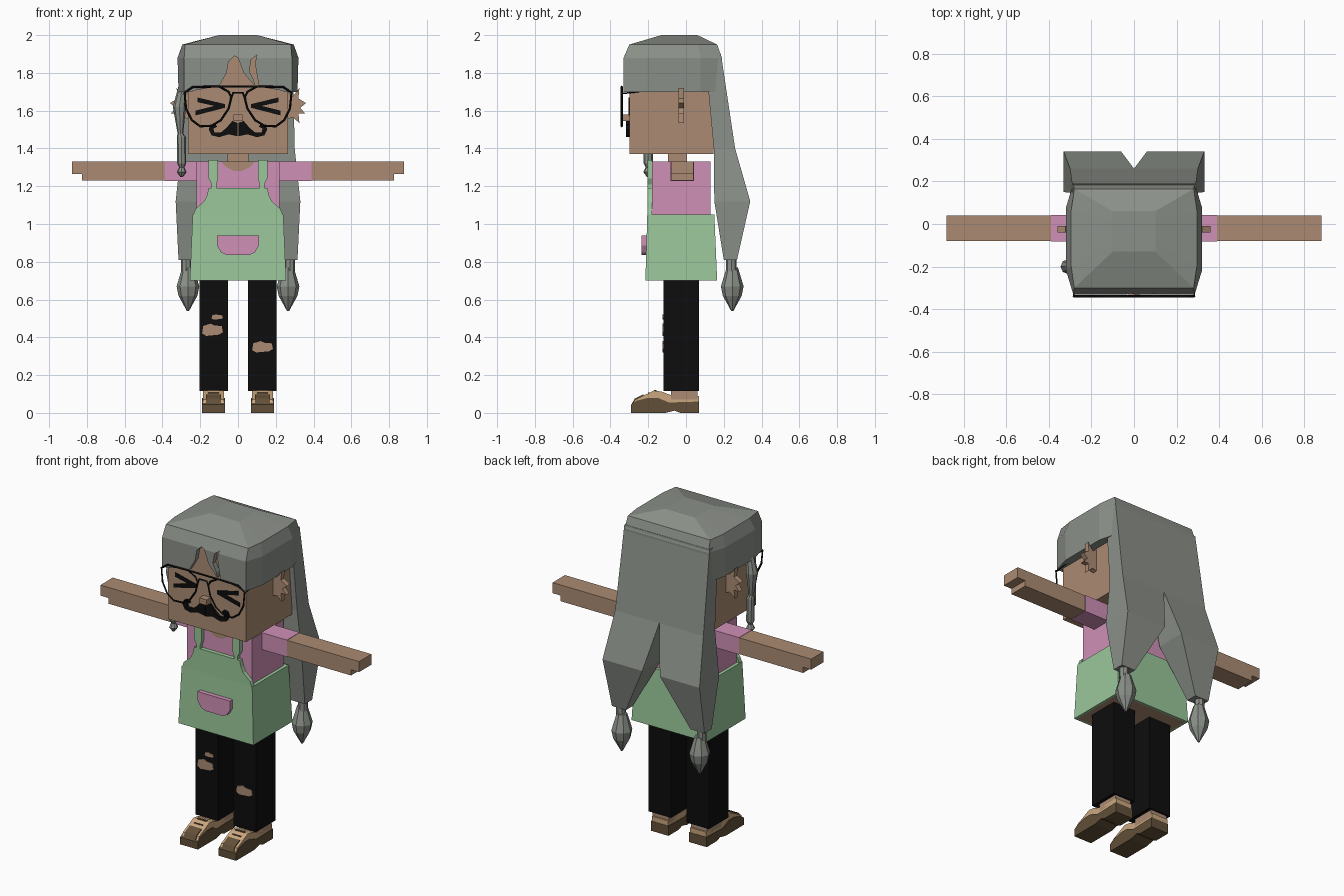
import bpy
import bmesh

cube = bpy.data.objects.get("Cube")
if cube:
    bpy.data.objects.remove(cube, do_unlink=True)


def material(name, red, green, blue):
    mat = bpy.data.materials.new(name)
    mat.use_nodes = True
    color = (red, green, blue, 1)
    mat.diffuse_color = color
    shader = mat.node_tree.nodes["Principled BSDF"]
    shader.inputs["Base Color"].default_value = color
    shader.inputs["Roughness"].default_value = 0.9
    return mat


SKIN = material("skin brown", .41, .26, .17)
PINK = material("shirt pink", .63, .28, .47)
GREEN = material("apron green", .32, .57, .32)
GREY = material("hair grey", .26, .28, .25)
BLACK = material("black", .004, .004, .004)
TAN = material("shoe tan", .60, .39, .21)
BROWN = material("sole brown", .12, .08, .04)
SIDES = (("left", 1), ("right", -1))


def finish(name, bm, *mats):
    bmesh.ops.recalc_face_normals(bm, faces=bm.faces)
    mesh = bpy.data.meshes.new(name)
    bm.to_mesh(mesh)
    bm.free()
    for mat in mats:
        mesh.materials.append(mat)
    obj = bpy.data.objects.new(name, mesh)
    bpy.context.collection.objects.link(obj)
    return obj


def loft_mesh(rings):
    """Join rings of equal point count and cap both ends."""
    bm = bmesh.new()
    loops = [[bm.verts.new(p) for p in ring] for ring in rings]
    for low, high in zip(loops, loops[1:]):
        for i in range(len(low)):
            j = (i + 1) % len(low)
            bm.faces.new((low[i], low[j], high[j], high[i]))
    bm.faces.new(loops[0])
    bm.faces.new(loops[-1])
    return bm


def loft(name, rings, mat):
    return finish(name, loft_mesh(rings), mat)


def rect(x0, x1, y0, y1, z, side=1):
    return [(side * x0, y0, z), (side * x1, y0, z), (side * x1, y1, z), (side * x0, y1, z)]


def box(name, xs, ys, zs, mat, side=1):
    return loft(name, [rect(*xs, *ys, z, side) for z in zs], mat)


def front_plate(name, points, y0, y1, mat, side=1):
    """Outline in x and z, given depth along y."""
    return loft(name, [[(side * x, y, z) for x, z in points] for y in (y0, y1)], mat)


def side_plate(name, points, x0, x1, mat, side=1):
    """Outline in y and z, given width along x."""
    return loft(name, [[(side * x, y, z) for y, z in points] for x in (x0, x1)], mat)


def wire(name, points, mat, side=1, closed=False, radius=.006):
    curve = bpy.data.curves.new(name, "CURVE")
    curve.dimensions = "3D"
    curve.bevel_depth = radius
    curve.bevel_resolution = 0
    spline = curve.splines.new("POLY")
    spline.points.add(len(points) - 1)
    for target, (x, y, z) in zip(spline.points, points):
        target.co = (side * x, y, z, 1)
    spline.use_cyclic_u = closed
    curve.materials.append(mat)
    obj = bpy.data.objects.new(name, curve)
    bpy.context.collection.objects.link(obj)


# Head, neck and body
box("head", (-.265, .265), (-.3, .145), (1.37, 1.9), SKIN)
box("neck", (-.055, .055), (-.095, .005), (1.25, 1.4), SKIN)
box("nose", (-.025, .025), (-.34, -.29), (1.545, 1.58), SKIN)
box("shirt", (-.22, .22), (-.18, .13), (.9, 1.33), PINK)
front_plate("neckline", [(-.09, 1.331), (-.06, 1.3), (-.02, 1.28), (.02, 1.28), (.06, 1.3), (.09, 1.331)],
            -.185, -.179, SKIN)

# Apron skirt with a skin-coloured underside
skirt = loft_mesh([rect(-.255, .255, -.215, .165, .7), rect(-.24, .24, -.205, .15, 1.05)])
skirt.normal_update()
bottom = min(skirt.faces, key=lambda f: f.calc_center_median().z)
bmesh.ops.inset_region(skirt, faces=[bottom], thickness=.02)
bottom.material_index = 1
finish("apron_skirt", skirt, GREEN, SKIN)

# Bib, straps and pocket
bib_half = [(.24, 1.04), (.225, 1.08), (.18, 1.12), (.165, 1.15), (.155, 1.19)]
front_plate("apron_bib", bib_half + [(-x, z) for x, z in reversed(bib_half)], -.205, -.179, GREEN)
pocket_half = [(.11, .94), (.11, .885), (.09, .85), (.06, .835)]
front_plate("apron_pocket", pocket_half + [(-x, z) for x, z in reversed(pocket_half)], -.235, -.2, PINK)
for label, s in SIDES:
    strap = [(.115, 1.18), (.115, 1.21), (.105, 1.24), (.105, 1.34), (.155, 1.34), (.155, 1.24), (.14, 1.21), (.14, 1.18)]
    front_plate(label + "_strap", strap, -.205, -.179, GREEN, s)

# Arms and legs
for label, s in SIDES:
    box(label + "_sleeve", (.2, .39), (-.082, .042), (1.228, 1.332), PINK, s)
    arm = [(.38, 1.23), (.825, 1.23), (.825, 1.265), (.88, 1.265), (.88, 1.33), (.38, 1.33)]
    front_plate(label + "_arm", arm, -.08, .04, SKIN, s)
    box(label + "_trouser_leg", (.053, .205), (-.12, .07), (.115, .72), BLACK, s)
    box(label + "_ankle", (.075, .185), (-.08, .06), (.07, .12), SKIN, s)


# Ripped holes in the trousers
def hole(name, x, z, width, height):
    outline = [(-.5, -.3), (-.3, -.5), (.3, -.4), (.5, -.2), (.45, .3), (.1, .35), (-.1, .5), (-.45, .3)]
    front_plate(name, [(x + u * width, z + v * height) for u, v in outline], -.124, -.119, SKIN)


hole("left_knee_hole", .13, .35, .11, .06)
hole("right_knee_hole", -.135, .44, .11, .065)
hole("right_thigh_hole", -.11, .508, .06, .028)

# Shoes
for label, s in SIDES:
    sole = [(-.29, 0), (-.29, .045), (-.26, .065), (-.2, .08), (-.15, .08), (-.09, .055), (.07, .06), (.07, 0),
            (-.03, 0), (-.06, .012), (-.11, 0)]
    side_plate(label + "_sole", sole, .07, .19, BROWN, s)
    upper = [(-.28, .05), (-.27, .07), (-.17, .118), (-.13, .113), (-.07, .09), (.068, .09), (.068, .05)]
    side_plate(label + "_shoe_upper", upper, .075, .185, TAN, s)
    toe = [(-.286, .05), (-.272, .075), (-.225, .098), (-.22, .06)]
    side_plate(label + "_toe_cap", toe, .09, .17, BROWN, s)
    for i in range(3):
        y = -.20 + i * .03
        z = (.108, .122, .112)[i]
        box(f"{label}_lace_{i}", (.1, .16), (y, y + .014), (z - .02, z), BROWN, s)

# Spiky ears
ear = [(.25, 1.71), (.29, 1.675), (.325, 1.72), (.32, 1.665), (.36, 1.64), (.33, 1.615), (.355, 1.585), (.32, 1.585),
       (.325, 1.535), (.29, 1.565), (.25, 1.55)]
for label, s in SIDES:
    front_plate(label + "_ear", ear, -.04, -.01, SKIN, s)

# Squeezed-shut eyes and moustache
eye = [(.215, 1.67), (.07, 1.635), (.07, 1.615), (.225, 1.575), (.225, 1.6), (.125, 1.625), (.215, 1.645)]
moustache = [(.003, 1.465), (.003, 1.535), (.03, 1.545), (.06, 1.51), (.09, 1.485), (.125, 1.485), (.13, 1.505),
             (.11, 1.515), (.12, 1.53), (.145, 1.525), (.155, 1.5), (.14, 1.47), (.1, 1.46), (.05, 1.475)]
for label, s in SIDES:
    front_plate(label + "_eye", eye, -.305, -.298, BLACK, s)
    front_plate(label + "_moustache", moustache, -.318, -.298, BLACK, s)

# Glasses
lens = [(.05, 1.7), (.1, 1.728), (.24, 1.725), (.283, 1.695), (.275, 1.61), (.245, 1.55), (.2, 1.517), (.14, 1.52),
        (.09, 1.55), (.05, 1.61), (.035, 1.67)]
for label, s in SIDES:
    wire(label + "_lens_rim", [(x, -.34, z) for x, z in lens], BLACK, s, True)
    wire(label + "_temple", [(.283, -.34, 1.69), (.283, -.22, 1.705), (.27, 0, 1.705)], BLACK, s, radius=.004)
wire("glasses_top_bar", [(-.1, -.34, 1.728), (.1, -.34, 1.728)], BLACK)
wire("glasses_bridge", [(-.04, -.34, 1.66), (-.025, -.34, 1.695), (.025, -.34, 1.695), (.04, -.34, 1.66)], BLACK)


# Hair cap with the parted fringe cut out
def cap_ring(z, front, wide, y0, y1):
    step = (y1 - y0) * .22
    half = [(front, y0), (wide, y0 + step), (wide, y1 - step), (front, y1)]
    return [(x, y, z) for x, y in half] + [(-x, y, z) for x, y in reversed(half)]


cap = loft("hair_cap", [cap_ring(1.7, .285, .315, -.33, .19), cap_ring(1.88, .285, .32, -.33, .19),
                        cap_ring(1.95, .28, .295, -.3, .165), cap_ring(2, .1, .1, -.13, .06)], GREY)
parting = [(-.24, 1.6), (-.24, 1.705), (-.1, 1.73), (-.06, 1.8), (-.05, 1.86), (-.02, 1.89), (0, 1.88), (.03, 1.8),
           (.09, 1.73), (.24, 1.705), (.24, 1.6)]
wisp = [(.1, 1.65), (.085, 1.76), (.06, 1.81), (.07, 1.87), (.1, 1.895), (.09, 1.85), (.1, 1.79), (.125, 1.65)]
cutters = [front_plate("fringe_cutter", shape, -.4, -.29, GREY) for shape in (parting, wisp)]
for cutter in cutters:
    cutter.hide_render = True
    mod = cap.modifiers.new("fringe", "BOOLEAN")
    mod.operation = "DIFFERENCE"
    mod.solver = "EXACT"
    mod.object = cutter
bpy.context.view_layer.update()
cut_mesh = bpy.data.meshes.new_from_object(cap.evaluated_get(bpy.context.evaluated_depsgraph_get()))
cap.modifiers.clear()
cap.data = cut_mesh
for cutter in cutters:
    bpy.data.objects.remove(cutter, do_unlink=True)


# Long back hair: two tails, each with a tie and a tuft
def octagon(x, y, z, radius):
    c = radius * .7
    around = [(radius, 0), (c, c), (0, radius), (-c, c), (-radius, 0), (-c, -c), (0, -radius), (c, -c)]
    return [(x + u, y + v, z) for u, v in around]


for label, s in SIDES:
    tail = [rect(0, .29, .1, .185, 1.9, s), rect(0, .3, .147, .26, 1.4, s), rect(.06, .33, .15, .34, 1.12, s),
            rect(.22, .315, .2, .27, .81, s)]
    loft(label + "_hair_tail", tail, GREY)
    tie = [octagon(s * .275, .24, z, .028) for z in (.75, .82)]
    loft(label + "_hair_tie", tie, GREY)
    tuft = [octagon(s * .265, .245, z, r) for z, r in ((.77, .03), (.67, .06), (.62, .05), (.54, .006))]
    loft(label + "_hair_tuft", tuft, GREY)

# Thin braided lock in front of the right ear
lock = ((1.73, -.295, .02), (1.62, -.31, .035), (1.48, -.305, .015), (1.46, -.3, .024), (1.32, -.298, .024),
        (1.3, -.298, .014), (1.275, -.298, .026), (1.25, -.298, .008))
loft("side_lock", [octagon(x, -.2, z, r) for z, x, r in lock], GREY)
